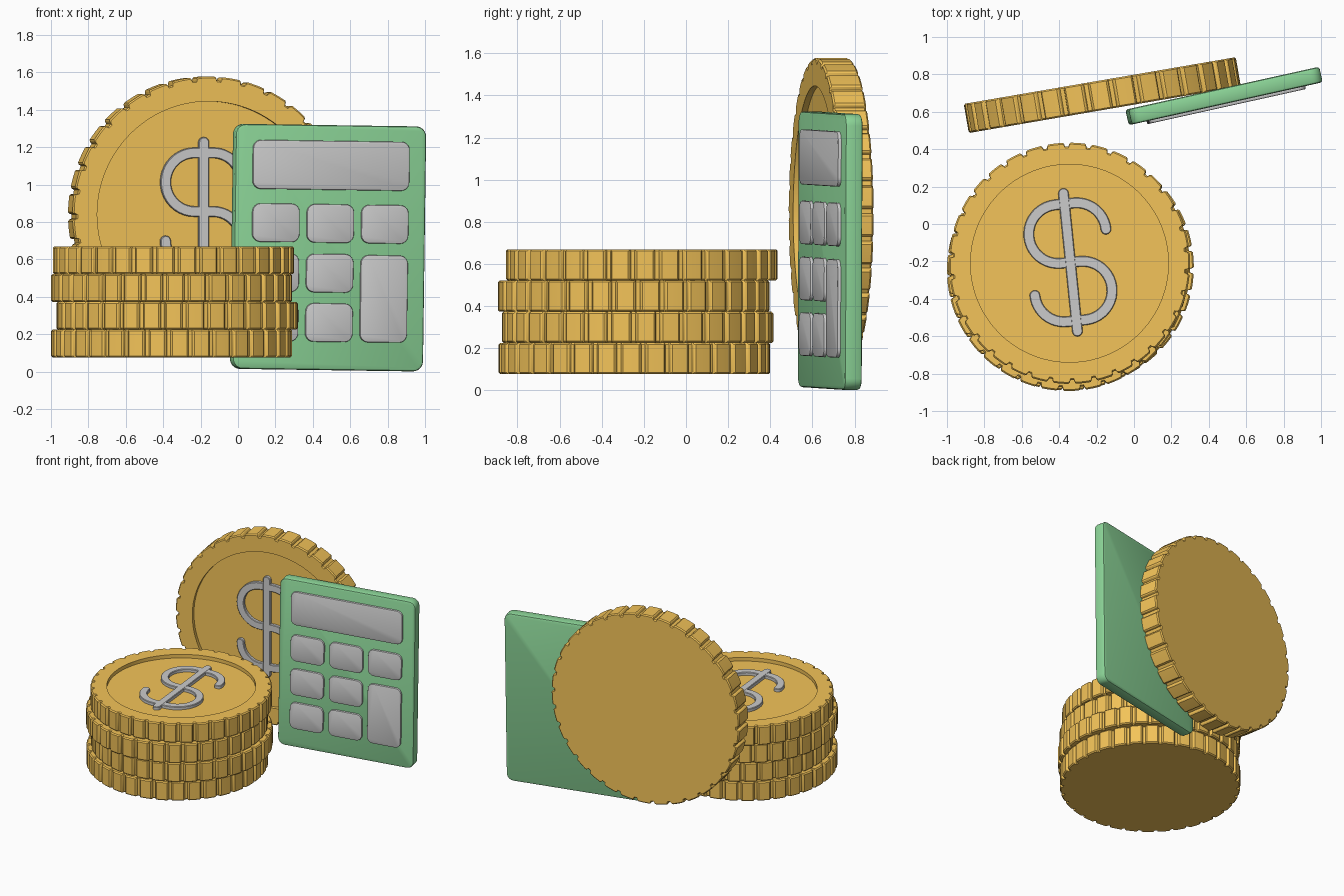
import bpy, bmesh
from math import radians, sin, cos, pi, tau
from mathutils import Matrix, Vector

if "Cube" in bpy.data.objects:
    bpy.data.objects.remove(bpy.data.objects["Cube"])


def material(name, rgb):
    m = bpy.data.materials.new(name)
    m.diffuse_color = (*rgb, 1)
    m.use_nodes = True
    m.node_tree.nodes["Principled BSDF"].inputs["Base Color"].default_value = m.diffuse_color
    return m


GOLD = material("gold", (0.90, 0.55, 0.10))
GREEN = material("green", (0.26, 0.66, 0.31))


def loft(name, rings, matrix, mat=None):
    """Solid from (outline, z) rings with equal point counts, capped at both ends."""
    bm = bmesh.new()
    loops = [[bm.verts.new((x, y, z)) for x, y in pts] for pts, z in rings]
    n = len(loops[0])
    for a, b in zip(loops, loops[1:]):
        for i in range(n):
            j = (i + 1) % n
            bm.faces.new((a[i], a[j], b[j], b[i]))
    bm.faces.new(loops[0][::-1])
    bm.faces.new(loops[-1])
    me = bpy.data.meshes.new(name)
    bm.to_mesh(me)
    bm.free()
    if mat:
        me.materials.append(mat)
    ob = bpy.data.objects.new(name, me)
    bpy.context.collection.objects.link(ob)
    ob.matrix_world = matrix
    bpy.ops.object.select_all(action='DESELECT')
    ob.select_set(True)
    bpy.context.view_layer.objects.active = ob
    bpy.ops.object.shade_smooth_by_angle(angle=radians(30))
    return ob


def arc(cx, cy, r, a0, a1, n=12):
    return [(cx + r * cos(radians(a0 + (a1 - a0) * i / n)),
             cy + r * sin(radians(a0 + (a1 - a0) * i / n))) for i in range(n + 1)]


def rounded_rect(w, h, r, inset=0, u=0, v=0):
    x, y = w / 2 - r, h / 2 - r
    pts = []
    for sx, sy, a in ((1, 1, 0), (-1, 1, 90), (-1, -1, 180), (1, -1, 270)):
        pts += arc(u + sx * x, v + sy * y, r - inset, a, a + 90, 6)
    return pts


def slab(name, w, h, t, r, bevel, matrix, mat=None, z=0.0, u=0, v=0):
    R = lambda inset: rounded_rect(w, h, r, inset, u, v)
    b = bevel
    return loft(name, [(R(b), z), (R(b * .3), z + b * .3), (R(0), z + b),
                       (R(0), z + t - b), (R(b * .3), z + t - b * .3), (R(b), z + t)],
                matrix, mat)


RECESS = 0.028


def coin(name, radius, t, matrix):
    """Reeded coin with a flat back and a raised rim on its top face."""
    ribs, g, c = 34, 0.02, 0.008
    polar = []
    for i in range(ribs):
        for f, r in ((0.0, radius - g), (0.16, radius - g), (0.20, radius - .006),
                     (0.26, radius), (0.58, radius), (0.90, radius), (0.96, radius - .006)):
            polar.append((tau * (i + f) / ribs, r))
    edge = lambda d: [((r - d) * cos(a), (r - d) * sin(a)) for a, r in polar]
    inner = [(radius * .82 * cos(a), radius * .82 * sin(a)) for a, r in polar]
    return loft(name, [(edge(c), 0), (edge(0), c), (edge(0), t - c), (edge(c), t),
                       (inner, t), (inner, t - RECESS)], matrix, GOLD)


def ribbon(path, w):
    """Outline of a stroke of half width w with round ends."""
    P = [Vector(p) for p in path]
    left, right = [], []
    for i, p in enumerate(P):
        d = (P[min(i + 1, len(P) - 1)] - P[max(i - 1, 0)]).normalized()
        n = Vector((-d.y, d.x)) * w
        left.append(p + n)
        right.append(p - n)

    def cap(p, q):
        m, h = (p + q) / 2, (p - q) / 2
        o = Vector((-h.y, h.x))
        return [m + h * cos(pi * k / 8) + o * sin(pi * k / 8) for k in range(1, 8)]
    return [tuple(p) for p in
            right + cap(right[-1], left[-1]) + left[::-1] + cap(left[0], right[0])]


def relief(prefix, matrix, t):
    """Raised curved stroke and bar sitting in the coin recess."""
    r, s = 0.157, 0.05
    path = (arc(s, r, r, 0, 90) + arc(-s, r, r, 90, 270, 20)
            + arc(s, -r, r, 90, -90, 20) + arc(-s, -r, r, 270, 180))
    z0 = t - RECESS - 0.004
    for part, pts, top in (("relief_curve", path, t - .004),
                           ("relief_bar", [(0, -.37), (0, .37)], t - .003)):
        o, i = ribbon(pts, 0.028), ribbon(pts, 0.024)
        loft(prefix + part, [(o, z0), (o, top - .004), (i, top)], matrix)


def place(x, y, z, yaw=0, upright=False, roll=0):
    m = Matrix.Translation((x, y, z)) @ Matrix.Rotation(radians(yaw), 4, 'Z')
    if upright:
        m = m @ Matrix.Rotation(pi / 2, 4, 'X')
    return m @ Matrix.Rotation(radians(roll), 4, 'Z')


# Stack of four slightly shifted coins
T = 0.148
for k, (x, y, yaw) in enumerate([(-.355, -.245, 3), (-.325, -.23, 8),
                                 (-.355, -.248, 1), (-.345, -.21, 5.8)]):
    coin(f"stack_coin_{k + 1}", 0.645, T, place(x, y, 0.077 + k * T, yaw))
relief("stack_", place(-.34, -.205, 0.077 + 3 * T, 5.8), T)

# Large upright coin behind
m = place(-.183, .767, .84, 9.75, True)
coin("upright_coin", 0.738, 0.158, m)
relief("upright_", m @ Matrix.Translation((-.025, .016, 0)), 0.158)

# Calculator body
m = place(.472, .726, .663, 12.5, True, -.8)
slab("calculator_body", 1.045, 1.31, 0.085, 0.055, 0.014, m, GREEN)

# Screen and keys: name, u, v, width, height
keys = [("screen", 0, .44, .857, .262), ("tall_key", .298, -.27, .258, .466)]
for row, v in enumerate((.129, -.137, -.401)):
    for col, u in enumerate((-.298, 0, .298)):
        if row == 0 or col < 2:
            keys.append((f"key_{row + 1}_{col + 1}", u, v, .258, .206))
for name, u, v, w, h in keys:
    slab(name, w, h, 0.035, 0.045, 0.006, m, None, 0.066, u, v)
